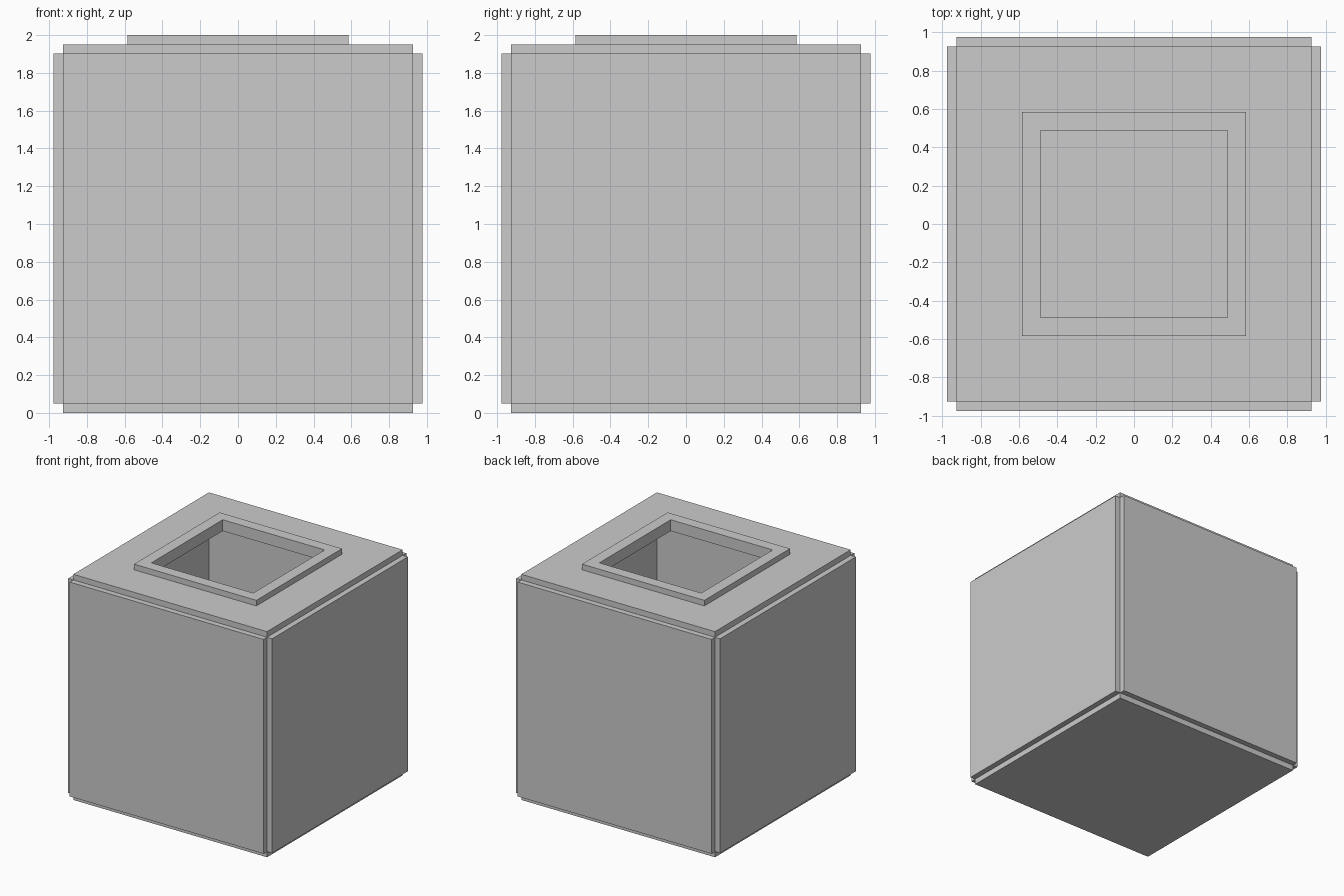
import bpy, bmesh, math

if "Cube" in bpy.data.objects:
    bpy.data.objects.remove(bpy.data.objects["Cube"])

U = 2 / 41            # panel thickness; everything is a multiple of it
HALF = 19 * U         # half width of each panel


def finish(name, bm):
    bmesh.ops.recalc_face_normals(bm, faces=bm.faces)
    mesh = bpy.data.meshes.new(name)
    bm.to_mesh(mesh)
    bm.free()
    obj = bpy.data.objects.new(name, mesh)
    bpy.context.collection.objects.link(obj)
    return obj


def panel(name, center, size):
    bm = bmesh.new()
    bmesh.ops.create_cube(bm, size=1)
    bmesh.ops.scale(bm, vec=size, verts=bm.verts)
    obj = finish(name, bm)
    obj.location = center
    return obj


def square_frame(name, profile):
    """Sweep a closed (half width, height) profile around a square."""
    bm = bmesh.new()
    rings = [[bm.verts.new((sx * r, sy * r, z))
              for sx, sy in ((-1, -1), (1, -1), (1, 1), (-1, 1))]
             for r, z in profile]
    for i, low in enumerate(rings):
        high = rings[(i + 1) % len(rings)]
        for k in range(4):
            n = (k + 1) % 4
            bm.faces.new((low[k], low[n], high[n], high[k]))
    return finish(name, bm)


# Base panel
panel("bottom_panel", (0, 0, U / 2), (2 * HALF, 2 * HALF, U))

# Four side walls, stepped back from each other at the corners
for i, side in enumerate(("front", "right", "back", "left")):
    wall = panel(f"{side}_wall", (0, 0, 0), (2 * HALF, U, 2 * HALF))
    a = i * math.pi / 2
    d = HALF + U / 2
    wall.location = (d * math.sin(a), -d * math.cos(a), U + HALF)
    wall.rotation_euler.z = a

# Top panel with square opening and raised rim
square_frame("top_panel_with_rim", [(r * U, z * U) for r, z in (
    (10, 39), (19, 39), (19, 40), (12, 40), (12, 41), (10, 41))])
